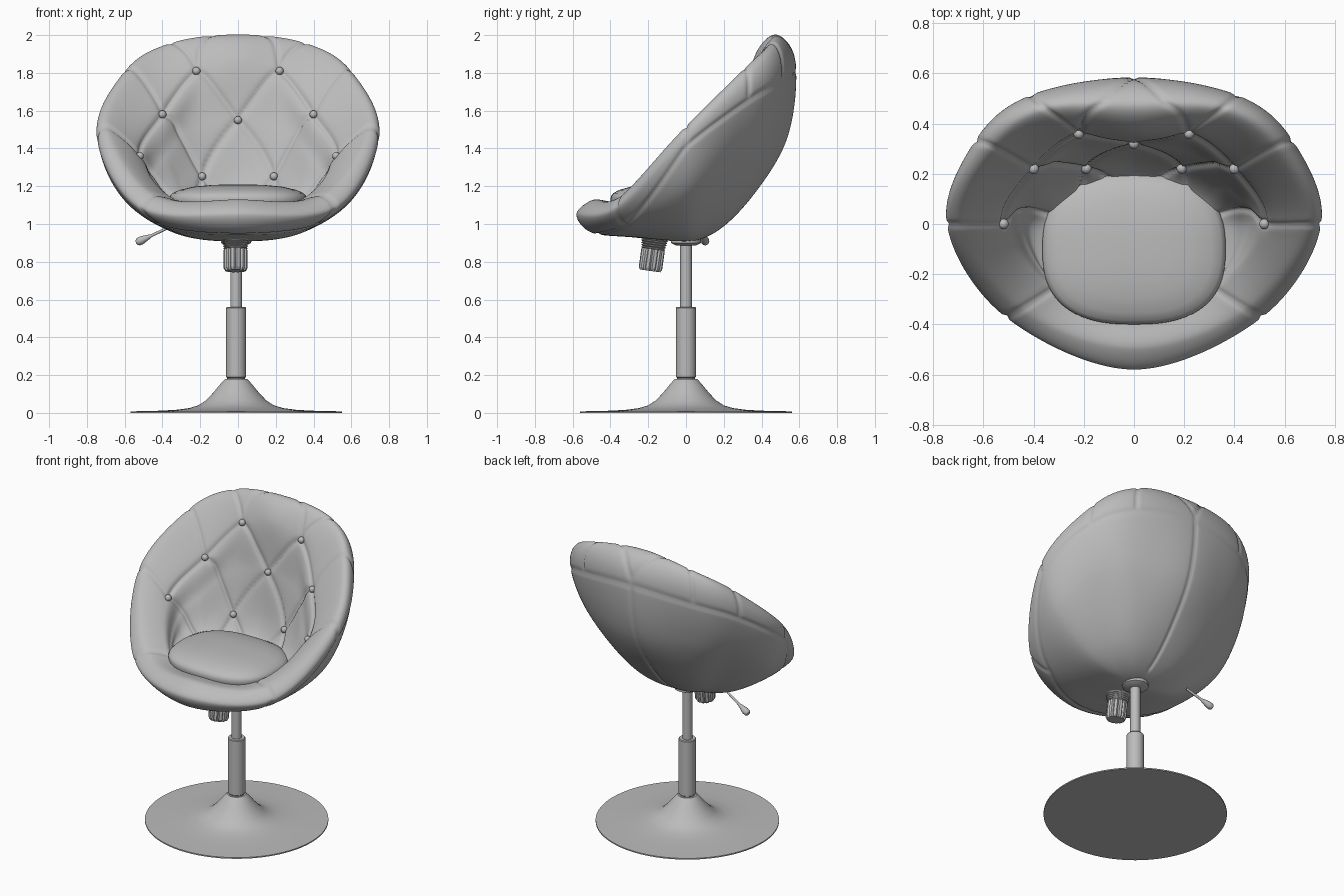
import bpy, bmesh, math
from mathutils import Vector, Matrix
from mathutils.kdtree import KDTree

if "Cube" in bpy.data.objects:
    bpy.data.objects.remove(bpy.data.objects["Cube"])

grey = bpy.data.materials.new("grey")
grey.diffuse_color = (0.5, 0.5, 0.5, 1)
grey.use_nodes = True
grey.node_tree.nodes["Principled BSDF"].inputs["Base Color"].default_value = grey.diffuse_color


def finish(name, bm, angle=None):
    bmesh.ops.recalc_face_normals(bm, faces=bm.faces)
    me = bpy.data.meshes.new(name)
    bm.to_mesh(me)
    bm.free()
    me.shade_smooth()
    if angle:
        me.set_sharp_from_angle(angle=math.radians(angle))
    me.materials.append(grey)
    ob = bpy.data.objects.new(name, me)
    bpy.context.collection.objects.link(ob)
    return ob


def loft(rings):
    """Closed rings of points joined by quads; caps collapse to a point."""
    bm = bmesh.new()
    vs = [[bm.verts.new(p) for p in r] for r in rings]
    n = len(vs[0])
    for a, b in zip(vs, vs[1:]):
        for i in range(n):
            bm.faces.new((a[i], a[(i + 1) % n], b[(i + 1) % n], b[i]))
    bmesh.ops.remove_doubles(bm, verts=bm.verts, dist=1e-5)
    return bm


def lathe(name, profile, n=48, matrix=Matrix(), flute=0.0, angle=35):
    rings = []
    for r, z in profile:
        ring = []
        for i in range(n):
            a, k = 2 * math.pi * i / n, r * (1 - flute * (i % 4 == 0))
            ring.append(matrix @ Vector((k * math.cos(a), k * math.sin(a), z)))
        rings.append(ring)
    return finish(name, loft(rings), angle)


def spline(a, b, c, d, t):
    return 0.5 * (2 * b + (c - a) * t + (2 * a - 5 * b + 4 * c - d) * t * t
                  + (3 * b - a - 3 * c + d) * t ** 3)


# Shell cross-sections from back to front: underside, over the rim, down to the seat
sections = [
    [(0, .25, 1.04), (0, .52, 1.42), (0, .58, 1.84), (0, .48, 2.0), (0, .365, 1.88), (0, .32, 1.55), (0, .2, 1.15)],
    [(.17, .22, 1.03), (.34, .43, 1.40), (.41, .51, 1.79), (.35, .46, 1.955), (.22, .36, 1.81), (.24, .28, 1.5), (.15, .17, 1.15)],
    [(.27, .13, 1.01), (.52, .28, 1.36), (.63, .33, 1.68), (.56, .31, 1.82), (.40, .22, 1.58), (.37, .16, 1.37), (.28, .07, 1.14)],
    [(.33, 0, .96), (.62, 0, 1.17), (.74, 0, 1.43), (.69, 0, 1.51), (.52, 0, 1.36), (.46, 0, 1.22), (.36, -.03, 1.12)],
    [(.22, -.17, .93), (.40, -.32, .99), (.51, -.37, 1.08), (.45, -.34, 1.15), (.34, -.27, 1.13), (.31, -.25, 1.11), (.28, -.23, 1.1)],
    [(0, -.28, .93), (0, -.5, .955), (0, -.58, 1.05), (0, -.5, 1.125), (0, -.41, 1.12), (0, -.37, 1.11), (0, -.32, 1.1)],
]


def closed_section(sec):
    pts = [Vector(p) for p in sec]
    low, floor = Vector((0, 0, .91)), Vector((0, -.1, 1.1))
    before, after = 2 * low - pts[0], 2 * floor - pts[-1]
    before.z, after.z = pts[0].z, pts[-1].z
    return [before, low] + pts + [floor, after]


half = [closed_section(s) for s in sections]
flip = Vector((-1, 1, 1))
full = half + [[p * flip for p in s] for s in half[-2:0:-1]]
N = len(full)


def surface(u, v):
    i, j = math.floor(u), min(int(v), 7)
    col = [spline(*[full[(i + k) % N][j + m] for k in (-1, 0, 1, 2)], u - i) for m in range(4)]
    return spline(*col, v - j)


# Seam paths in (section, row) coordinates, mirrored left to right
tufts = [[(1, 5), (0, 6), (1, 6.65), (2, 5), (1, 5)], [(2, 5), (3, 5), (2.4, 7)],
         [(.6, 7.1), (1, 6.65), (1.6, 7.1)]]
seams = [[(0, 3), (.35, 4), (1, 5)], [(1, 3), (1, 5)], [(2, 3), (2, 5)], [(3, 3), (3, 5)],
         [(4, 2), (4, 6)], [(0, .6), (0, 3)], [(0, 2.9), (3, 2.9), (4, 2), (5, 1.8)]]


def seam_tree(paths):
    pts = []
    for path in paths:
        for (u0, v0), (u1, v1) in zip(path, path[1:]):
            for k in range(121):
                t = k / 120
                p = surface(u0 + (u1 - u0) * t, v0 + (v1 - v0) * t)
                pts += [p, p * flip]
    tree = KDTree(len(pts))
    for i, p in enumerate(pts):
        tree.insert(p, i)
    tree.balance()
    return tree


# Upholstered shell with stitched grooves and tufted back
U, V = 260, 150
bm = loft([[surface(N * i / U, 8 * j / V) for i in range(U)] for j in range(V + 1)])
bmesh.ops.recalc_face_normals(bm, faces=bm.faces)
bm.normal_update()
tuft_tree, seam_lines = seam_tree(tufts), seam_tree(seams)
moves = []
for v in bm.verts:
    dt, ds = tuft_tree.find(v.co)[2], seam_lines.find(v.co)[2]
    push = .016 * (1 - math.exp(-dt / .05)) * math.exp(-dt / .15) - .010 * math.exp(-(dt / .011) ** 2)
    push -= .009 * math.exp(-(ds / .011) ** 2)
    moves.append((v, v.normal * push))
for v, m in moves:
    v.co += m
finish("upholstered_shell", bm)

# Buttons at the tuft crossings
for u, w in [(0, 6), (1, 5), (2, 5), (3, 5), (1, 6.65)]:
    for s in ((1, -1) if u else (1,)):
        p = surface(u, w)
        p.x *= s
        bm = bmesh.new()
        bmesh.ops.create_uvsphere(bm, u_segments=16, v_segments=10, radius=.021,
                                  matrix=Matrix.Translation(p))
        finish("button", bm)

# Seat cushion: rounded-square dome
rings = []
for k, z in [(0, 1.08), (.94, 1.08), (.99, 1.11), (1, 1.135), (.985, 1.15), (.95, 1.163),
             (.85, 1.18), (.65, 1.197), (.4, 1.206), (.2, 1.209), (0, 1.21)]:
    ring = []
    for i in range(72):
        a = 2 * math.pi * i / 72
        c, s = math.cos(a), math.sin(a)
        ring.append((.365 * k * math.copysign(abs(c) ** .78, c),
                     -.1 + .3 * k * math.copysign(abs(s) ** .78, s), z))
    rings.append(ring)
finish("seat_cushion", loft(rings))

# Pedestal
at = Matrix.Translation((-.01, 0, 0))
lathe("trumpet_base", [(0, 0), (.56, 0), (.56, .008), (.42, .011), (.32, .016), (.25, .025), (.2, .04),
                       (.16, .066), (.12, .108), (.09, .145), (.07, .168), (.058, .18), (0, .18)], 72, at)
lathe("outer_column", [(0, .17), (.047, .17), (.047, .185), (.053, .19), (.053, .555), (.049, .56), (0, .56)], 40, at)
lathe("gas_lift", [(0, .55), (.031, .55), (.031, .9), (0, .9)], 32, at)
lathe("hub_plate", [(0, .885), (.05, .885), (.08, .9), (.08, .93), (0, .93)], 40, at)

# Tension knob: threaded neck and fluted grip, tilted
tilt = Matrix.Translation((-.013, -.165, .93)) @ Matrix.Rotation(math.radians(-8), 4, 'X')
thread = [(0, 0)]
for k in range(6):
    thread += [(.075 - .002 * k, -.012 * k), (.064 - .002 * k, -.012 * k - .007)]
lathe("knob_thread", thread + [(.05, -.08), (0, -.08)], 32, tilt)
lathe("knob_grip", [(0, -.06), (.058, -.06), (.063, -.07), (.063, -.165), (.055, -.18), (0, -.18)],
      48, tilt, flute=.13, angle=25)

# Height lever with a teardrop handle
start, end = Vector((-.36, .07, .985)), Vector((-.54, .105, .9))
aim = Matrix.Translation(start) @ (end - start).to_track_quat('Z', 'Y').to_matrix().to_4x4()
L = (end - start).length
lathe("height_lever", [(0, 0), (.007, 0), (.008, L * .55), (.016, L * .7), (.022, L * .84),
                       (.021, L * .93), (.013, L * .985), (0, L)], 20, aim)
